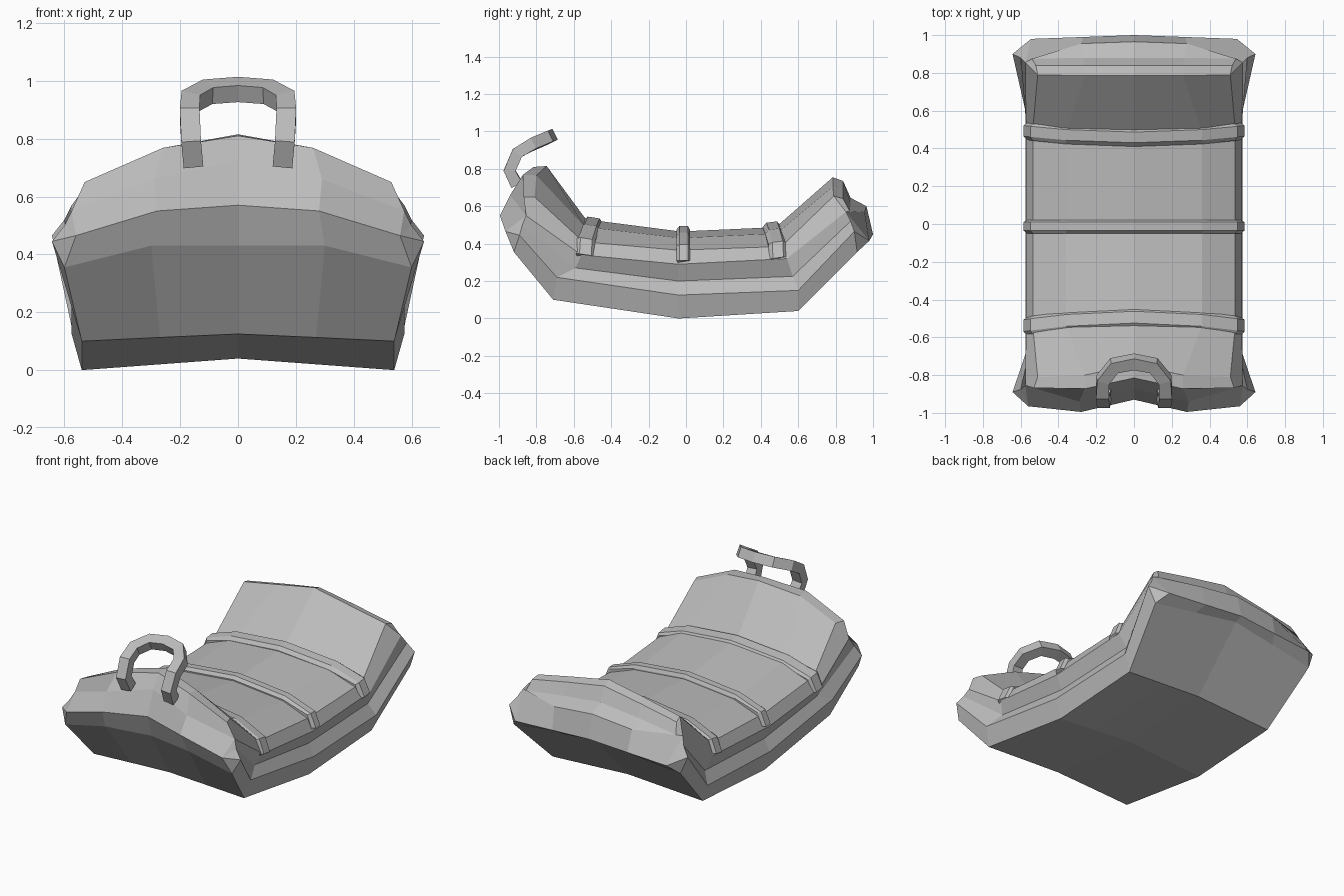
import bpy, bmesh
from mathutils import Vector

cube = bpy.data.objects.get("Cube")
if cube:
    bpy.data.objects.remove(cube)

grey = bpy.data.materials.new("plain_grey")
grey.use_nodes = True
COLOUR = (0.5, 0.5, 0.5, 1)
grey.diffuse_color = COLOUR
grey.node_tree.nodes["Principled BSDF"].inputs["Base Color"].default_value = COLOUR


def finish(name, bm):
    """Mirror the +x half, weld the centre and make the object."""
    bmesh.ops.mirror(bm, geom=bm.verts[:] + bm.edges[:] + bm.faces[:],
                     axis='X', merge_dist=0.0005)
    bmesh.ops.remove_doubles(bm, verts=bm.verts[:], dist=0.0005)
    bmesh.ops.recalc_face_normals(bm, faces=bm.faces[:])
    mesh = bpy.data.meshes.new(name)
    bm.to_mesh(mesh)
    bm.free()
    mesh.materials.append(grey)
    obj = bpy.data.objects.new(name, mesh)
    bpy.context.collection.objects.link(obj)


def bridge(bm, a, b, closed=False):
    """Quads between two equal rows of vertices."""
    n = len(a)
    for i in range(n if closed else n - 1):
        j = (i + 1) % n
        bm.faces.new((a[i], a[j], b[j], b[i]))


def rows(bm, points):
    return [bm.verts.new(p) for p in points]


def section(ys, zs, xs=(0, .36, .535, .572, .535, .575, .54, .27, 0)):
    """Half cross-section: deck, deck edge, overhang, groove, rim, keel."""
    return list(zip(xs, ys, zs))


# Curved body: five cross-sections, front to back
FLARE = (0, .26, .51, .575, .60, .643, .60, .30, 0)
stations = [
    section((-.745, -.80, -.81, -.855, -.875, -.89, -.92, -.94, -.89),
            (.815, .765, .65, .55, .50, .445, .355, .43, .43), FLARE),
    section((-.535, -.54, -.55, -.56, -.59, -.69, -.71, -.71, -.71),
            (.53, .49, .41, .34, .27, .22, .10, .113, .125)),
    section((-.03, -.03, -.04, -.04, -.04, -.04, -.04, -.04, -.04),
            (.465, .43, .365, .29, .20, .125, 0, .02, .04)),
    section((.48, .485, .51, .54, .57, .60, .60, .60, .60),
            (.488, .455, .385, .32, .225, .15, .04, .055, .07)),
    section((.785, .785, .79, .855, .88, .90, .915, .933, .95),
            (.755, .705, .655, .57, .52, .465, .355, .392, .43), FLARE),
]
bm = bmesh.new()
loops = [rows(bm, s) for s in stations]
for a, b in zip(loops, loops[1:]):
    bridge(bm, a, b)


def end_cap(loop, upper, shoulder, lip):
    """Close an end: crest, upper rows, shoulder, lip, keel and corner fan."""
    crest, keel = loop[:3], [loop[8], loop[7], loop[6]]
    ups = [rows(bm, r) for r in upper]
    mid = rows(bm, shoulder) + [loop[3]]
    low = rows(bm, lip)
    chain = [crest] + ups + [mid, low, keel]
    for a, b in zip(chain, chain[1:]):
        bridge(bm, a, b)
    bm.faces.new([crest[2]] + [u[2] for u in ups] + [loop[3]])
    for i in (3, 4, 5):
        bm.faces.new((loop[i], low[2], loop[i + 1]))


end_cap(loops[0],
        [[(0, -.815, .81), (.26, -.872, .768), (.53, -.868, .65)]],
        [(0, -.87, .725), (.29, -.94, .66)],
        [(0, -.93, .57), (.28, -.995, .55), (.56, -.965, .465)])
end_cap(loops[-1],
        [[(0, .84, .735), (.26, .84, .69), (.52, .84, .64)],
         [(0, .88, .645), (.27, .88, .615), (.54, .875, .575)]],
        [(0, .965, .60), (.28, .955, .57)],
        [(0, 1.0, .45), (.27, .99, .432), (.545, .98, .415)])
finish("curved_body", bm)


# Raised straps across the deck
def strap(name, y, sag, lift, half):
    """Arched bar; sag moves its ends along y, half is its half-width vector."""
    bm = bmesh.new()
    half = Vector(half)
    arch = [(0, 0, .495, .40), (.36, .34, .46, .37),
            (.548, .51, .395, .31), (.585, .55, .31, .288)]
    previous = None
    for x, inner_x, top, under in arch:
        t = (x / .585) ** 2
        drop = Vector((.02 * t ** 3, 0, .02 * (1 - t ** 3)))
        up = lift * (1 - .3 * t)
        hi = Vector((x, y + sag * t, top + up))
        lo = Vector((inner_x, y + sag * t, under + up))
        ring = rows(bm, [hi - half - drop, hi - half * .55, hi + half * .7,
                         hi + half - drop, lo + half, lo - half])
        if previous:
            bridge(bm, previous, ring, closed=True)
        previous = ring
    bm.faces.new(previous)
    finish(name, bm)


strap("front_strap", -.497, -.045, .045, (0, .05, -.008))
strap("middle_strap", -.015, 0, 0, (0, .036, 0))
strap("back_strap", .455, .035, .02, (0, .045, .006))

# Bent carrying handle: a square bar swept along half of an arch
path = [Vector(p) for p in (
    (.155, -.905, .715), (.162, -.943, .79), (.167, -.902, .885),
    (.165, -.825, .93), (.105, -.75, .962), (0, -.73, .97))]
bm = bmesh.new()
previous = None
for i, p in enumerate(path):
    ahead = path[i + 1] if i < 5 else Vector((-.105, -.75, .962))
    tangent = (ahead - path[max(i - 1, 0)]).normalized()
    k = max(0, min(1, (p.z - .78) / .2))
    out = Vector((0, -1, 0)).lerp(Vector((0, -.4, .92)), k)
    out = (out - tangent * out.dot(tangent)).normalized() * .032
    side = tangent.cross(out).normalized() * .034
    ring = rows(bm, [p + out + side, p + out - side,
                     p - out - side, p - out + side])
    if previous:
        bridge(bm, previous, ring, closed=True)
    else:
        bm.faces.new(ring)
    previous = ring
finish("handle", bm)
